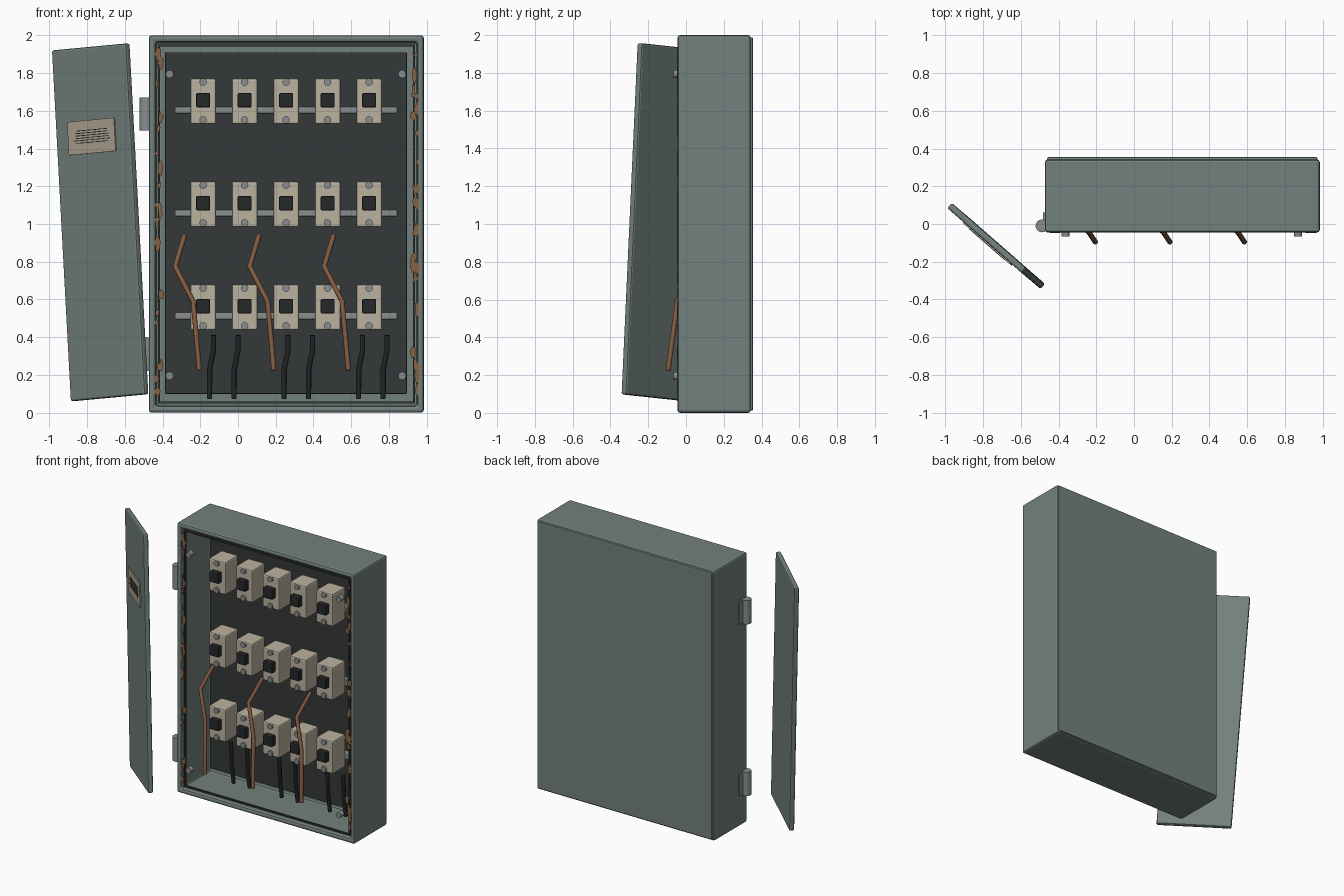
import bpy, bmesh, math, random
from mathutils import Vector, Matrix

if "Cube" in bpy.data.objects:
    bpy.data.objects.remove(bpy.data.objects["Cube"])

random.seed(4)


def mat(name, r, g, b):
    m = bpy.data.materials.new(name)
    m.diffuse_color = (r, g, b, 1)
    m.use_nodes = True
    m.node_tree.nodes["Principled BSDF"].inputs["Base Color"].default_value = m.diffuse_color
    return m


PAINT = mat("painted_steel", .17, .22, .205)
DARK = mat("dark_plate", .035, .04, .04)
BLACK = mat("black_plastic", .018, .02, .022)
CREAM = mat("cream_plastic", .50, .45, .35)
STEEL = mat("bare_steel", .25, .27, .27)
COPPER = mat("copper", .22, .10, .05)
RUST = mat("rust", .25, .12, .055)
LABEL = mat("label_paper", .42, .37, .28)


def finish(bm, name, m, bevel=0, segs=2):
    bmesh.ops.recalc_face_normals(bm, faces=bm.faces)
    me = bpy.data.meshes.new(name)
    bm.to_mesh(me)
    bm.free()
    ob = bpy.data.objects.new(name, me)
    bpy.context.collection.objects.link(ob)
    me.materials.append(m)
    if bevel:
        b = ob.modifiers.new("bevel", 'BEVEL')
        b.width, b.segments, b.limit_method = bevel, segs, 'ANGLE'
    return ob


def cube(lo, hi):
    bm = bmesh.new()
    lo, hi = Vector(lo), Vector(hi)
    bmesh.ops.create_cube(bm, size=1, matrix=Matrix.Translation((lo + hi) / 2)
                          @ Matrix.Diagonal((*(hi - lo), 1)))
    return bm


def box(name, lo, hi, m, bevel=0):
    return finish(cube(lo, hi), name, m, bevel)


def rod(name, c, r, depth, axis, m, sides=12):
    bm = bmesh.new()
    rot = Matrix.Rotation(math.pi / 2, 4, 'X') if axis == 'Y' else Matrix()
    bmesh.ops.create_cone(bm, cap_ends=True, segments=sides, radius1=r, radius2=r,
                          depth=depth, matrix=Matrix.Translation(c) @ rot)
    ob = finish(bm, name, m)
    for p in ob.data.polygons:
        p.use_smooth = len(p.vertices) == 4
    return ob


def cable(name, pts, r, m):
    cu = bpy.data.curves.new(name, 'CURVE')
    cu.dimensions = '3D'
    cu.bevel_depth, cu.bevel_resolution, cu.use_fill_caps = r, 2, True
    s = cu.splines.new('POLY')
    s.points.add(len(pts) - 1)
    for p, co in zip(s.points, pts):
        p.co = (*co, 1)
    cu.materials.append(m)
    ob = bpy.data.objects.new(name, cu)
    bpy.context.collection.objects.link(ob)


# Open-fronted cabinet shell
bm = cube((-.472, -.045, 0), (.985, .342, 2))
bm.normal_update()
front = min(bm.faces, key=lambda f: f.calc_center_median().y)
bmesh.ops.inset_region(bm, faces=[front], thickness=.05)
ext = bmesh.ops.extrude_discrete_faces(bm, faces=[front])
bmesh.ops.translate(bm, verts=ext["faces"][0].verts, vec=(0, .34, 0))
finish(bm, "cabinet_shell", PAINT, .014)
box("back_panel", (-.46, .33, .012), (.973, .355, 1.988), PAINT, .008)

# Thin dark gasket around the opening
for n, lo, hi in (("left", (-.424, -.03, .05), (-.414, -.015, 1.95)),
                  ("right", (.927, -.03, .05), (.937, -.015, 1.95)),
                  ("bottom", (-.424, -.03, .048), (.937, -.015, .058)),
                  ("top", (-.424, -.03, 1.942), (.937, -.015, 1.952))):
    box("gasket_" + n, lo, hi, DARK)

# Mounting plate, bolts and rails with breakers
box("mounting_plate", (-.387, .22, .1), (.895, .25, 1.91), DARK, .005)
for x in (-.363, .87):
    for z in (.195, 1.795):
        rod("corner_bolt", (x, -.045, z), .021, .04, 'Y', STEEL)

for row in range(3):
    z = 1.65 - .546 * row
    box("mounting_rail", (-.335, .165, z - .064), (.845, .222, z - .027), STEEL, .005)
    for col in range(5):
        x = -.185 + .22 * col
        box("breaker_body", (x - .068, .02, z - .121), (x + .068, .17, z + .121), CREAM, .01)
        box("breaker_switch", (x - .037, -.02, z - .032), (x + .037, .03, z + .044), BLACK, .006)
        for dz in (.102, -.098):
            rod("terminal_screw", (x, .018, z + dz), .02, .024, 'Y', STEEL)

# Hanging copper wires and paired black cables
for i in range(3):
    dx = .395 * i
    cable("copper_wire", [(-.283 + dx, .13, .94), (-.333 + dx, .035, .775),
                          (-.238 + dx, -.045, .59), (-.205 + dx, -.095, .225)], .014, COPPER)
    for k in (0, .13):
        x = -.13 + dx + k
        cable("black_cable", [(x, .10, .41), (x, .11, .33), (x - .02, .14, .23),
                              (x - .021, .165, .075)], .014, BLACK)

# Hinge barrels and leaves on the left edge
for z in (.31, 1.583):
    rod("hinge_barrel", (-.488, -.01, z), .034, .176, 'Z', STEEL, 16)
    box("hinge_leaf", (-.482, -.01, z - .08), (-.47, .06, z + .08), STEEL)

# Jagged rust flakes along both side rims
for xc in (-.42, .938):
    for i in range(30):
        z = random.uniform(.1, 1.92)
        x = xc + random.uniform(-.014, .014)
        w, h, n = random.uniform(.008, .02), random.uniform(.015, .05), random.choice((3, 4, 5))
        a0 = random.uniform(0, 6)
        bm = bmesh.new()
        vs = [bm.verts.new((x + w * math.cos(a0 + k * math.tau / n), -.048,
                            z + h * math.sin(a0 + k * math.tau / n))) for k in range(n)]
        f = bm.faces.new(vs)
        e = bmesh.ops.extrude_face_region(bm, geom=[f])
        bmesh.ops.translate(bm, verts=[v for v in e["geom"] if isinstance(v, bmesh.types.BMVert)],
                            vec=(0, .006, 0))
        finish(bm, "rust_flake", RUST)

# Detached door leaning on the left, with its label
u, v = Vector((.395, -.345, .038)), Vector((.1, -.085, -1.86))
centre = Vector((-.99, .085, 1.92)) + (u + v) / 2
zx = -v.normalized()
ux = (u - zx * u.dot(zx)).normalized()
ny = zx.cross(ux)
M = Matrix((ux, ny, zx)).transposed().to_4x4()
M.translation = centre
W, H = u.length / 2, v.length / 2
door = [box("door_panel", (-W, 0, -H), (W, .036, H), PAINT, .01),
        box("door_label", (-.173, -.007, .368), (.157, .002, .545), LABEL)]
for i in range(6):
    s = random.uniform(0, .03)
    door.append(box("label_rule", (-.14 + s, -.009, .425 + i * .013),
                    (.12 - s / 2, -.006, .429 + i * .013), BLACK))
for ob in door:
    ob.matrix_world = M
